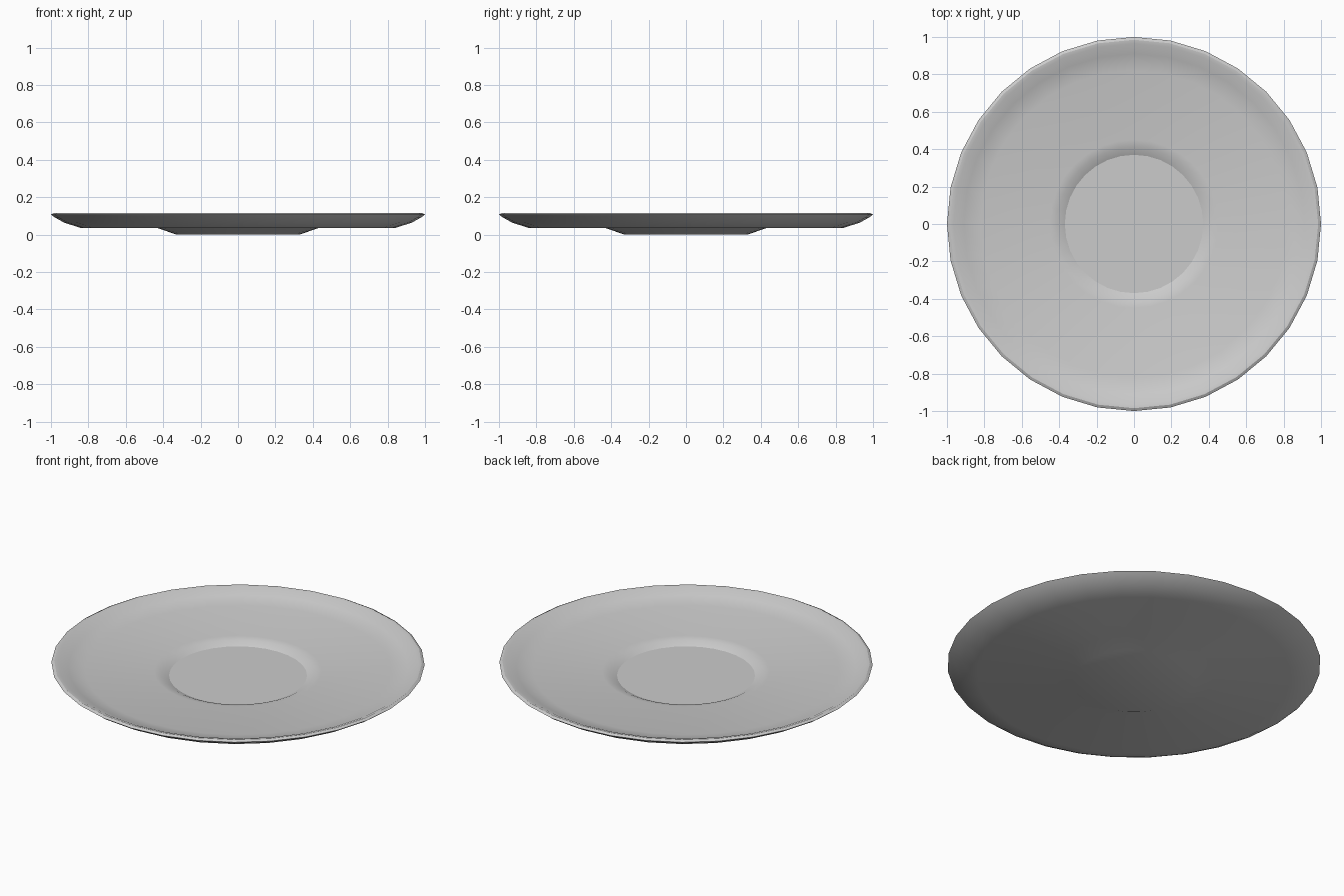
import bpy, bmesh, math

if "Cube" in bpy.data.objects:
    bpy.data.objects.remove(bpy.data.objects["Cube"])

SEGMENTS = 32

# Half cross-section (radius, height): underside, rolled rim, upper face, cup well
PROFILE = [
    (0.33, 0.0), (0.43, 0.035), (0.84, 0.035), (0.93, 0.064), (0.98, 0.092),
    (1.0, 0.107), (0.985, 0.115), (0.965, 0.113),
    (0.91, 0.088), (0.82, 0.068), (0.45, 0.062), (0.41, 0.055), (0.37, 0.036),
]


def lathe(name, profile, segments):
    bm = bmesh.new()
    rings = []
    for r, z in profile:
        rings.append([bm.verts.new((r * math.cos(2 * math.pi * i / segments),
                                    r * math.sin(2 * math.pi * i / segments), z))
                      for i in range(segments)])
    for a, b in zip(rings, rings[1:]):
        for i in range(segments):
            j = (i + 1) % segments
            bm.faces.new((a[i], a[j], b[j], b[i]))
    # Flat discs closing the foot and the well
    bm.faces.new(list(reversed(rings[0])))
    bm.faces.new(rings[-1])
    bmesh.ops.recalc_face_normals(bm, faces=bm.faces)
    mesh = bpy.data.meshes.new(name)
    bm.to_mesh(mesh)
    bm.free()
    obj = bpy.data.objects.new(name, mesh)
    bpy.context.collection.objects.link(obj)
    return obj


# Saucer
saucer = lathe("saucer", PROFILE, SEGMENTS)
bpy.context.view_layer.objects.active = saucer
saucer.select_set(True)
bpy.ops.object.shade_smooth_by_angle(angle=math.radians(24))
